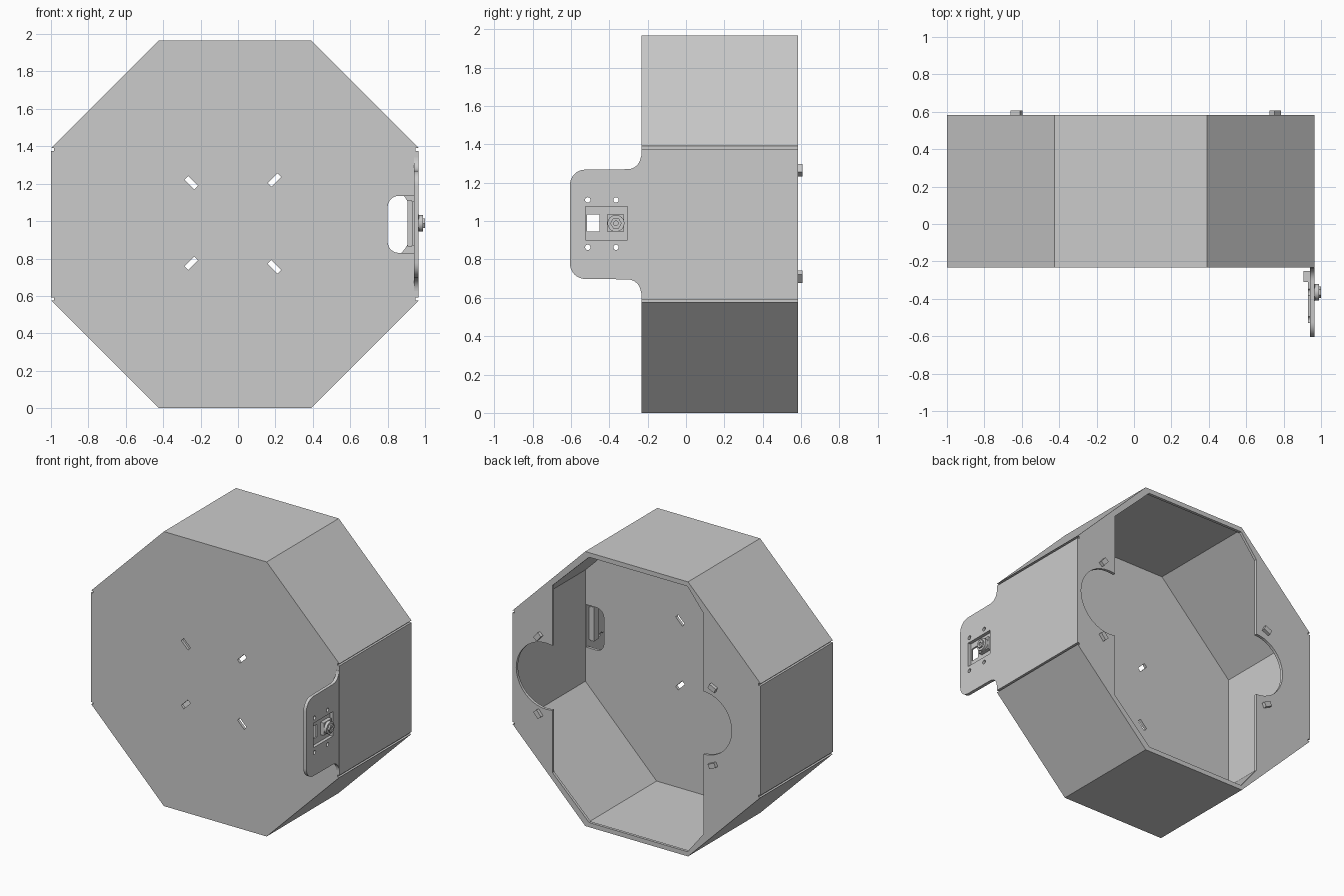
import bpy, bmesh
from math import sin, cos, radians, pi

if "Cube" in bpy.data.objects:
    bpy.data.objects.remove(bpy.data.objects["Cube"])

CX, CZ, A = -0.017, 0.983, 0.983      # octagon centre and apothem
Y0, Y1, T = -0.233, 0.583, 0.02       # front, back, sheet thickness


def prism(name, pts, axis, d0, d1):
    """Extrude a closed 2D profile along Y (pts = x,z) or X (pts = y,z)."""
    bm = bmesh.new()
    put = (lambda u, v, d: (u, d, v)) if axis == 'Y' else (lambda u, v, d: (d, u, v))
    a = [bm.verts.new(put(u, v, d0)) for u, v in pts]
    b = [bm.verts.new(put(u, v, d1)) for u, v in pts]
    bm.faces.new(a)
    bm.faces.new(b)
    n = len(pts)
    for i in range(n):
        j = (i + 1) % n
        bm.faces.new((a[i], a[j], b[j], b[i]))
    bmesh.ops.recalc_face_normals(bm, faces=bm.faces)
    me = bpy.data.meshes.new(name)
    bm.to_mesh(me)
    bm.free()
    ob = bpy.data.objects.new(name, me)
    bpy.context.collection.objects.link(ob)
    return ob


def arc(cu, cv, r, a0, a1, n=8):
    return [(cu + r * cos(radians(a0 + (a1 - a0) * i / n)),
             cv + r * sin(radians(a0 + (a1 - a0) * i / n))) for i in range(n + 1)]


def circle(cu, cv, r, n=32):
    return arc(cu, cv, r, 0, 360 - 360 / n, n - 1)


def rect(u0, u1, v0, v1):
    return [(u0, v0), (u1, v0), (u1, v1), (u0, v1)]


def bar(cu, cv, l, w, deg):
    c, s = cos(radians(deg)), sin(radians(deg))
    return [(cu + c * u - s * v, cv + s * u + c * v)
            for u, v in rect(-l / 2, l / 2, -w / 2, w / 2)]


def octagon(a):
    r = a / cos(pi / 8)
    return [(CX + r * cos(pi / 8 + i * pi / 4), CZ + r * sin(pi / 8 + i * pi / 4)) for i in range(8)]


def cut(ob, cutters):
    """Subtract every cutter, bake the result and delete the cutters."""
    for c in cutters:
        c.hide_render = True
        m = ob.modifiers.new("cut", 'BOOLEAN')
        m.operation, m.solver, m.object = 'DIFFERENCE', 'EXACT', c
    dg = bpy.context.evaluated_depsgraph_get()
    me = bpy.data.meshes.new_from_object(ob.evaluated_get(dg))
    ob.modifiers.clear()
    ob.data = me
    for c in cutters:
        bpy.data.objects.remove(c)


# Octagonal sheet-metal box: hollow, with an open flanged back
box = prism("octagonal_box", octagon(A), 'Y', Y0, Y1)
cuts = [prism("hollow", octagon(A - T), 'Y', Y0 + T, Y1 - T)]
half = [(-0.547, 0.79), (-0.42, 0.95), (0.36, 0.95), (0.65, 0.67)]
opening = [(x, CZ + z) for x, z in half] + [(x, CZ - z) for x, z in reversed(half)]
cuts.append(prism("back_opening", opening, 'Y', 0.5, 0.7))
# Round bites in the two wide flanges
for x, r in ((0.70, 0.237), (-0.545, 0.225)):
    cuts.append(prism("flange_bite", circle(x, 0.99, r, 40), 'Y', 0.5, 0.7))
# Four diagonal slots in the front
for x, z, d in ((-0.25, 1.205, -45), (0.195, 1.22, 45), (-0.25, 0.775, 45), (0.195, 0.755, -45)):
    cuts.append(prism("slot", bar(x, z, 0.075, 0.028, d), 'Y', -0.3, -0.1))
# Latch hole in the front beside the tab
hole = [(0.94, 0.83), (0.94, 1.135)] + arc(0.86, 1.075, 0.06, 90, 180) + arc(0.86, 0.89, 0.06, 180, 270)
cuts.append(prism("latch_hole", hole, 'Y', -0.3, -0.1))
# Fold gaps along both side panels
for s in (-1, 1):
    for t in (-1, 1):
        xs = sorted((CX + s * 0.967, CX + s * 1.1))
        zs = sorted((CZ + t * 0.392, CZ + t * 0.407))
        cuts.append(prism("fold_gap", rect(*xs, *zs), 'Y', -0.4, 0.7))
cut(box, cuts)

# Lock tab continuing the right panel past the front
top = arc(-0.305, 0.357, 0.07, 0, -90) + arc(-0.525, 0.205, 0.08, 90, 180)
top = [(-0.225, 0.357)] + top
prof = [(y, CZ + z) for y, z in top] + [(y, CZ - z) for y, z in reversed(top)]
tab = prism("lock_tab", prof, 'X', 0.942, 0.965)
cuts = [prism("window", rect(-0.525, -0.305, 0.9, 1.075), 'X', 0.9, 1.0)]
for y in (-0.512, -0.365):
    for z in (0.863, 1.11):
        cuts.append(prism("screw_hole", circle(y, z, 0.014, 16), 'X', 0.9, 1.0))
cut(tab, cuts)

# Latch: sliding plate with finger hole, inner bar, knob base and knob
plate = prism("latch_plate", rect(-0.53, -0.25, 0.87, 1.105), 'X', 0.93, 0.942)
cuts = [prism("finger_hole", rect(-0.515, -0.452, 0.945, 1.035), 'X', 0.9, 1.0)]
for y in (-0.512, -0.365):
    for z in (0.863, 1.11):
        cuts.append(prism("screw_clear", circle(y, z, 0.018, 16), 'X', 0.9, 1.0))
cut(plate, cuts)
prism("latch_bar", rect(-0.31, -0.25, 0.865, 1.11), 'X', 0.905, 0.931)
prism("knob_base", rect(-0.412, -0.322, 0.945, 1.035), 'X', 0.94, 0.968)
knob = prism("lock_knob", circle(-0.365, 0.988, 0.044, 24), 'X', 0.966, 0.988)
cap = prism("knob_cap", circle(-0.365, 0.988, 0.03, 6), 'X', 0.985, 1.0)
cut(cap, [prism("cap_bore", circle(-0.365, 0.988, 0.012, 12), 'X', 0.992, 1.1)])

# Four tabs poking out of the back flanges
for x, dirs in ((0.755, (-50, 50)), (-0.628, (25, -25))):
    for z, d in zip((1.265, 0.71), dirs):
        prism("back_tab", bar(x, z, 0.055, 0.034, d), 'Y', Y1 - T, 0.607)

for o in (knob, tab):
    bpy.ops.object.select_all(action='DESELECT')
    o.select_set(True)
    bpy.context.view_layer.objects.active = o
    bpy.ops.object.shade_smooth_by_angle()
